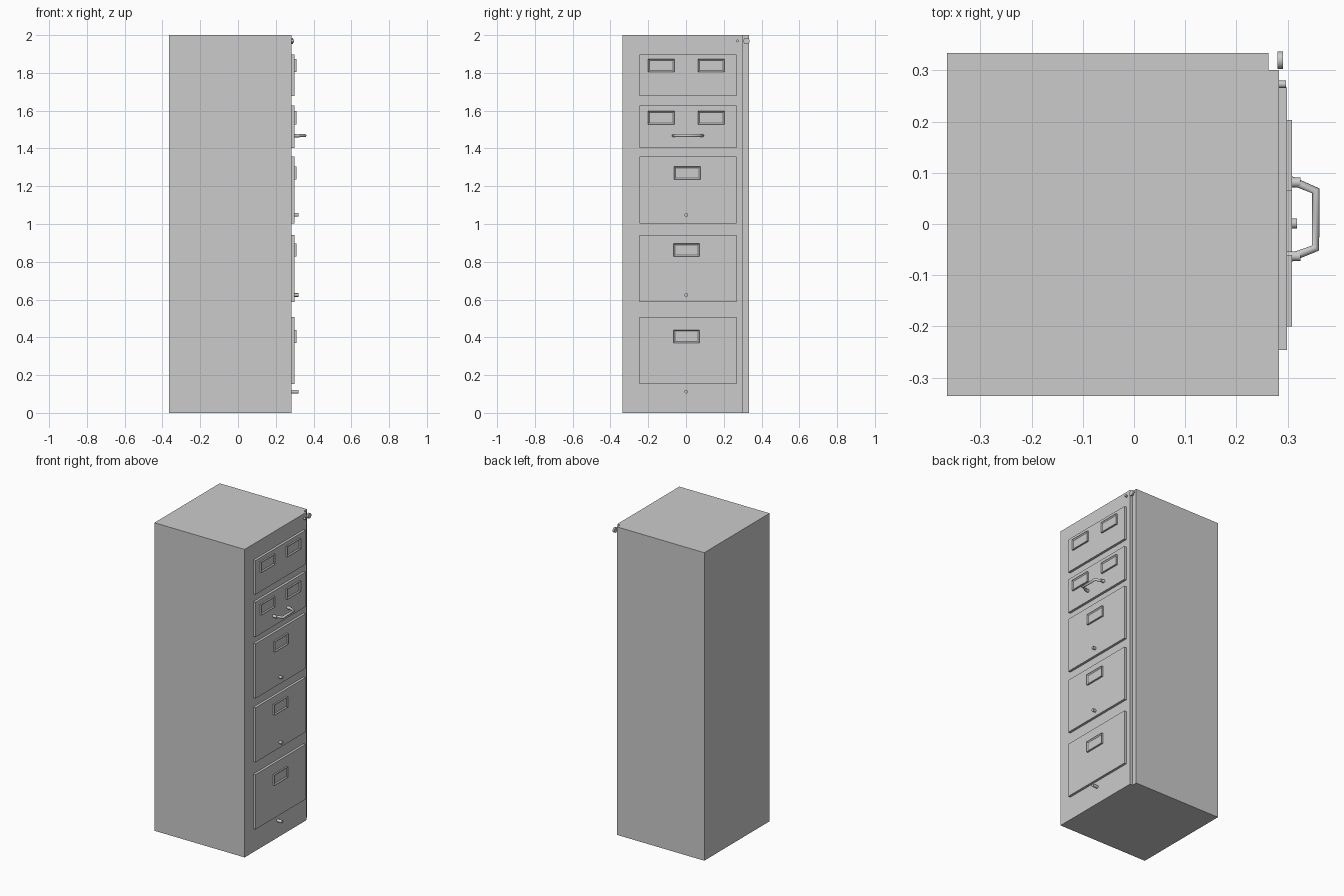
import bpy, bmesh
from math import pi

if "Cube" in bpy.data.objects:
    bpy.data.objects.remove(bpy.data.objects["Cube"])

FACE = 0.283     # front face of the cabinet (drawers face +x)
PANEL = 0.299    # outer face of the drawer fronts


def finish(name, bm):
    bmesh.ops.recalc_face_normals(bm, faces=bm.faces)
    me = bpy.data.meshes.new(name)
    bm.to_mesh(me)
    bm.free()
    ob = bpy.data.objects.new(name, me)
    bpy.context.collection.objects.link(ob)
    return ob


def box(name, x, y, z, inset=0, depth=0):
    """Box from ranges; the +x face may get a rim with a recessed centre."""
    bm = bmesh.new()
    bmesh.ops.create_cube(bm, size=1)
    for v in bm.verts:
        v.co = [r[0] if c < 0 else r[1] for c, r in zip(v.co, (x, y, z))]
    if inset:
        bm.normal_update()
        front = max(bm.faces, key=lambda f: f.calc_center_median().x)
        bmesh.ops.inset_region(bm, faces=[front], thickness=inset)
        for v in front.verts:
            v.co.x -= depth
    return finish(name, bm)


def rod(name, x0, x1, y, z, r, sides=16):
    """Cylinder along x."""
    bpy.ops.mesh.primitive_cylinder_add(
        vertices=sides, radius=r, depth=x1 - x0,
        location=((x0 + x1) / 2, y, z), rotation=(0, pi / 2, 0))
    ob = bpy.context.object
    ob.name = name
    bpy.ops.object.shade_smooth_by_angle()
    return ob


# Cabinet body: notched outline extruded to full height
bm = bmesh.new()
outline = [(-0.365, -0.336), (FACE, -0.336), (FACE, 0.301),
           (0.263, 0.301), (0.263, 0.334), (-0.365, 0.334)]
base = bm.faces.new([bm.verts.new((x, y, 0)) for x, y in outline])
top = bmesh.ops.extrude_face_region(bm, geom=[base])['geom']
bmesh.ops.translate(bm, vec=(0, 0, 2),
                    verts=[g for g in top if isinstance(g, bmesh.types.BMVert)])
finish('cabinet_body', bm)

# Drawers: panel z range, label top, label y starts, knob height
drawers = [
    (1.677, 1.898, 1.873, (-0.200, 0.064), None),
    (1.402, 1.627, 1.597, (-0.200, 0.064), None),
    (1.002, 1.357, 1.304, (-0.063,), 1.048),
    (0.588, 0.942, 0.896, (-0.067,), 0.624),
    (0.152, 0.508, 0.440, (-0.067,), 0.112),
]
for i, (z0, z1, label_top, starts, knob_z) in enumerate(drawers, 1):
    box(f'drawer_front_{i}', (FACE - 0.005, PANEL), (-0.246, 0.267), (z0, z1))
    for j, y in enumerate(starts, 1):
        box(f'label_holder_{i}_{j}', (PANEL - 0.004, 0.309), (y, y + 0.139),
            (label_top - 0.069, label_top), 0.011, 0.006)
    if knob_z:
        start = FACE if knob_z < z0 else PANEL
        rod(f'knob_{i}', start - 0.004, 0.319, 0.001, knob_z, 0.0095)

# Bent handle on the second drawer, with mounting posts
cu = bpy.data.curves.new('drawer_handle', 'CURVE')
cu.dimensions = '3D'
cu.bevel_depth = 0.0085
cu.bevel_resolution = 2
cu.use_fill_caps = True
path = [(0.302, 0.087), (0.355, 0.065), (0.355, -0.047), (0.302, -0.067)]
sp = cu.splines.new('POLY')
sp.points.add(len(path) - 1)
for p, (x, y) in zip(sp.points, path):
    p.co = (x, y, 1.468, 1)
bpy.context.collection.objects.link(bpy.data.objects.new('drawer_handle', cu))
for side, y in (('left', -0.063), ('right', 0.081)):
    rod(f'handle_post_{side}', PANEL - 0.004, 0.325, y, 1.468, 0.0095)

# Lock disc and pin in the top corner
rod('lock_disc', 0.280, 0.291, 0.320, 1.969, 0.017, 20)
rod('lock_pin', FACE - 0.004, 0.297, 0.273, 1.969, 0.007)
